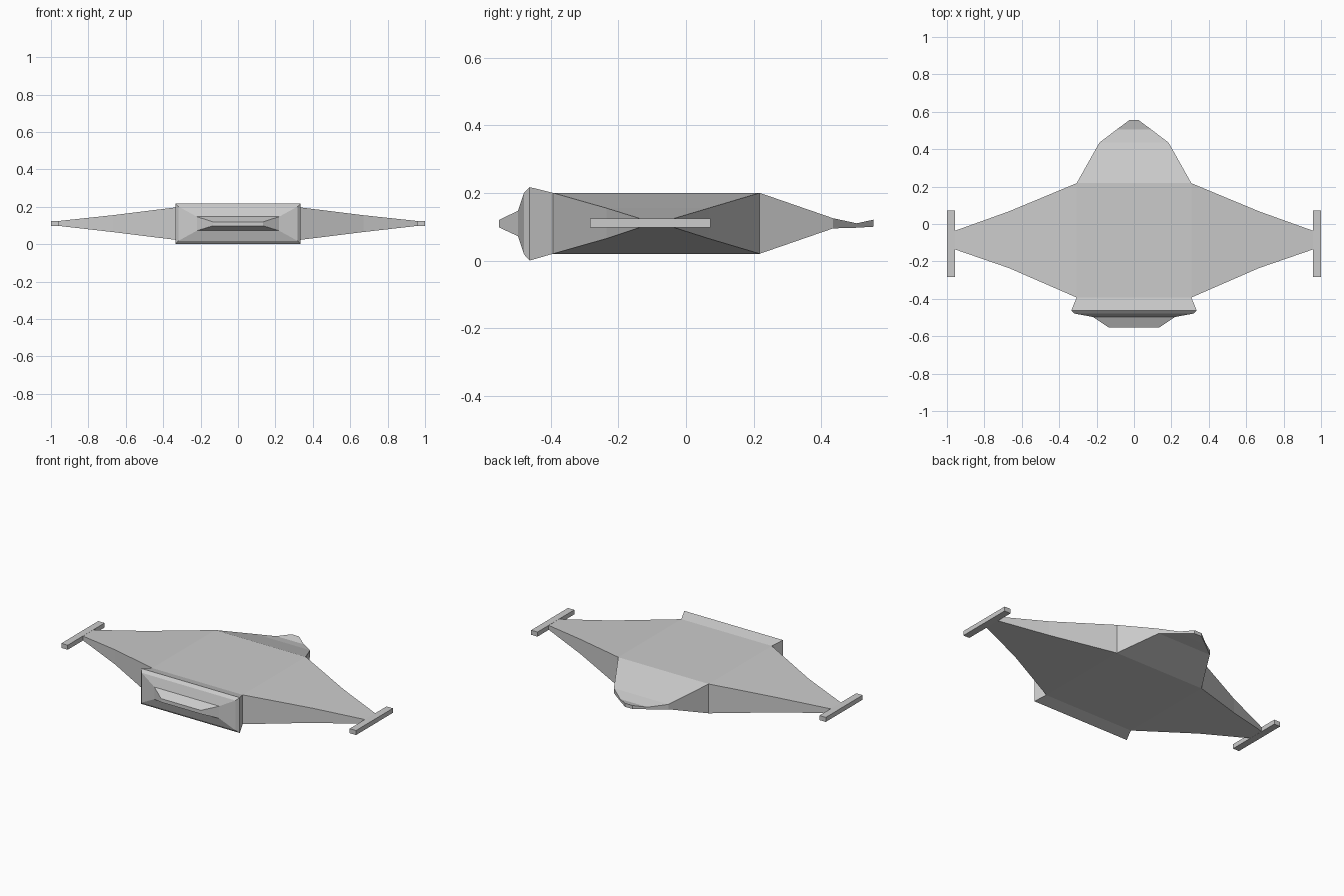
import bpy, bmesh

if "Cube" in bpy.data.objects:
    bpy.data.objects.remove(bpy.data.objects["Cube"])


def loft(name, rings, cap_start=True, mirror=False):
    """Skin a series of four-cornered sections into one flat-faced object."""
    bm = bmesh.new()
    loops = [[bm.verts.new(p) for p in ring] for ring in rings]
    for a, b in zip(loops, loops[1:]):
        for i in range(4):
            j = (i + 1) % 4
            bm.faces.new((a[i], a[j], b[j], b[i]))
    if cap_start:
        bm.faces.new(loops[0])
    bm.faces.new(loops[-1])
    # orient outward, away from the middle of the part
    bmesh.ops.recalc_face_normals(bm, faces=bm.faces)
    mesh = bpy.data.meshes.new(name)
    bm.to_mesh(mesh)
    bm.free()
    obj = bpy.data.objects.new(name, mesh)
    bpy.context.collection.objects.link(obj)
    if mirror:
        mod = obj.modifiers.new("Mirror", 'MIRROR')
        mod.use_axis[0] = True
        mod.use_mirror_merge = False
    return obj


def y_ring(y, hx, z0, z1):
    return [(-hx, y, z0), (hx, y, z0), (hx, y, z1), (-hx, y, z1)]


def x_ring(x, y0, y1, z0, z1):
    return [(x, y0, z0), (x, y1, z0), (x, y1, z1), (x, y0, z1)]


# Central hull: stepped block in front, flared collar, box body, flat beak behind
loft("hull", [y_ring(*s) for s in (
    (-0.553, 0.135, 0.098, 0.120),
    (-0.497, 0.220, 0.072, 0.147),
    (-0.479, 0.318, 0.018, 0.201),
    (-0.462, 0.335, 0.000, 0.217),
    (-0.393, 0.307, 0.020, 0.200),
    (0.218, 0.307, 0.020, 0.200),
    (0.435, 0.185, 0.095, 0.125),
    (0.505, 0.093, 0.097, 0.110),
    (0.555, 0.025, 0.100, 0.121))])

# Tapering wings, with a slight bend part way out
loft("wings", [x_ring(*s) for s in (
    (0.307, -0.393, 0.218, 0.020, 0.200),
    (0.670, -0.235, 0.067, 0.065, 0.155),
    (0.960, -0.135, -0.037, 0.098, 0.124))], cap_start=False, mirror=True)

# Bars across the wing tips
loft("wing_tip_bars", [x_ring(x, -0.284, 0.073, 0.097, 0.125)
                       for x in (0.957, 1.0)], mirror=True)
